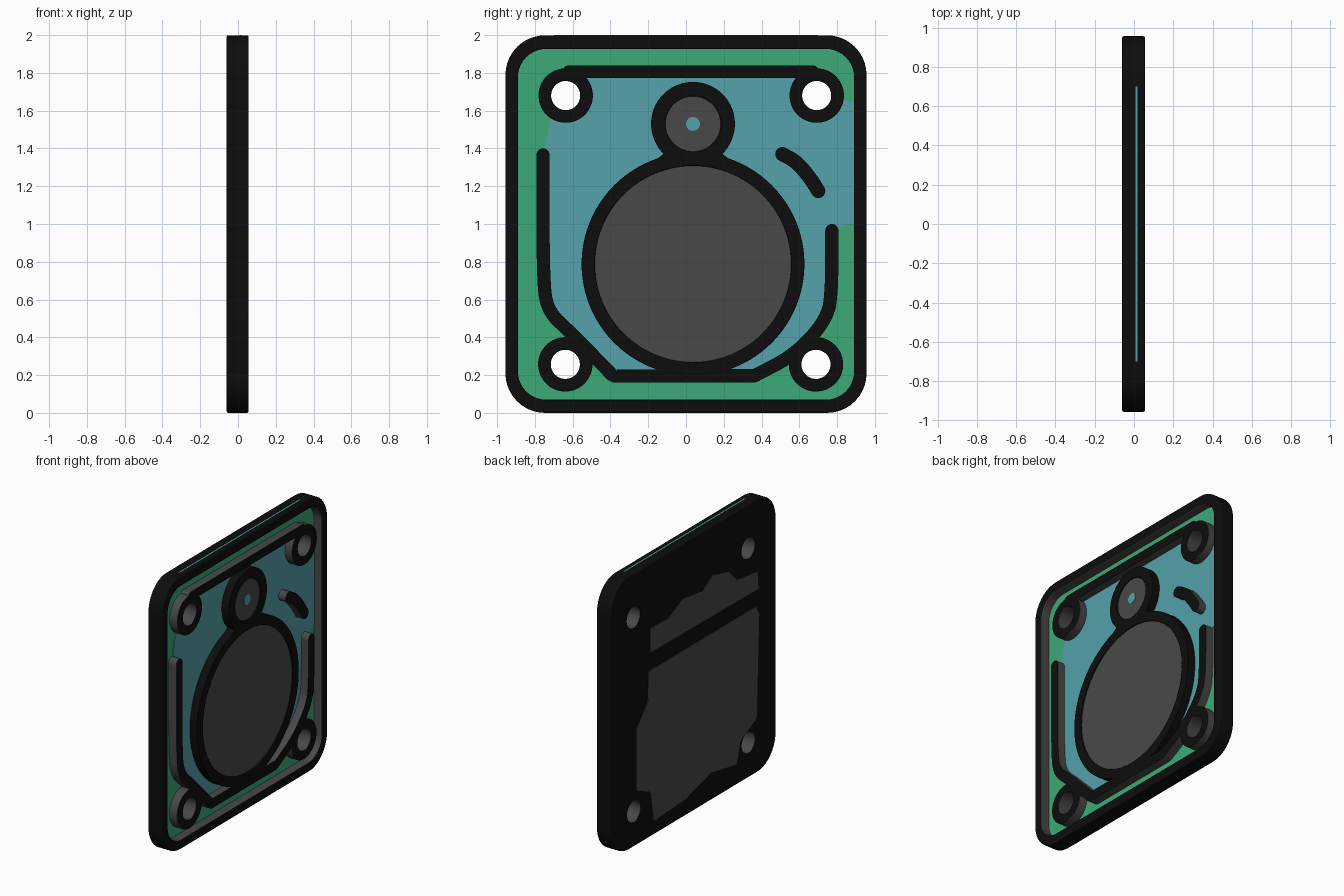
import bpy, bmesh, math
from mathutils import Vector

if "Cube" in bpy.data.objects:
    bpy.data.objects.remove(bpy.data.objects["Cube"])


def material(name, rgb):
    m = bpy.data.materials.new(name)
    m.diffuse_color = (*rgb, 1)
    m.use_nodes = True
    m.node_tree.nodes["Principled BSDF"].inputs["Base Color"].default_value = m.diffuse_color
    return m


BLACK = material("black", (0.004, 0.004, 0.004))
GRAY = material("dark_gray", (0.066, 0.066, 0.066))
TEAL = material("teal", (0.09, 0.36, 0.405))
GREEN = material("green", (0.045, 0.40, 0.19))


def arc(y, z, r, a0, a1, n):
    return [(y + r * math.cos(math.radians(a0 + (a1 - a0) * i / n)),
             z + r * math.sin(math.radians(a0 + (a1 - a0) * i / n))) for i in range(n + 1)]


def circle(y, z, r, n=64):
    return arc(y, z, r, 0, 360, n)[:-1]


def rounded_rect(hw, z0, z1, r):
    pts = []
    for y, z, a in ((hw - r, z1 - r, 0), (-hw + r, z1 - r, 90),
                    (-hw + r, z0 + r, 180), (hw - r, z0 + r, 270)):
        pts += arc(y, z, r, a, a + 90, 10)
    return pts


def smooth_path(pts, rounds=3):
    for _ in range(rounds):
        out = [pts[0]]
        for a, b in zip(pts, pts[1:]):
            out += [(a[0] * .75 + b[0] * .25, a[1] * .75 + b[1] * .25),
                    (a[0] * .25 + b[0] * .75, a[1] * .25 + b[1] * .75)]
        pts = out + [pts[-1]]
    return pts


def stroke(path, w):
    """Outline of a thick line with round ends."""
    p = [Vector(q) for q in path]
    left, right = [], []
    for i, q in enumerate(p):
        t = (p[min(i + 1, len(p) - 1)] - p[max(i - 1, 0)]).normalized()
        n = Vector((-t.y, t.x)) * w / 2
        left.append(tuple(q + n))
        right.append(tuple(q - n))

    def cap(q, t):
        a = math.degrees(math.atan2(t.y, t.x))
        return arc(q.x, q.y, w / 2, a + 90, a - 90, 12)[1:-1]
    return left + cap(p[-1], p[-1] - p[-2]) + right[::-1] + cap(p[0], p[0] - p[1])


def plate(name, loops, x0, x1, mat, side_mat=None, side_rule=None, bevel=0):
    """Extrude a y-z outline (first loop) with holes (other loops) from x0 to x1."""
    bm = bmesh.new()
    edges = []
    for loop in loops:
        vs = [bm.verts.new((x0, y, z)) for y, z in loop]
        edges += [bm.edges.new((vs[i - 1], vs[i])) for i in range(len(vs))]
    bmesh.ops.triangle_fill(bm, use_beauty=True, use_dissolve=False, edges=edges, normal=(1, 0, 0))
    res = bmesh.ops.extrude_face_region(bm, geom=bm.faces[:], use_keep_orig=True)
    top = [v for v in res["geom"] if isinstance(v, bmesh.types.BMVert)]
    bmesh.ops.translate(bm, verts=top, vec=(x1 - x0, 0, 0))
    bmesh.ops.recalc_face_normals(bm, faces=bm.faces[:])
    bm.normal_update()
    if side_mat:
        for f in bm.faces:
            if abs(f.normal.x) < .5 and (side_rule is None or side_rule(f.calc_center_median())):
                f.material_index = 1
    me = bpy.data.meshes.new(name)
    bm.to_mesh(me)
    bm.free()
    me.materials.append(mat)
    if side_mat:
        me.materials.append(side_mat)
    ob = bpy.data.objects.new(name, me)
    bpy.context.collection.objects.link(ob)
    bpy.ops.object.select_all(action='DESELECT')
    ob.select_set(True)
    bpy.context.view_layer.objects.active = ob
    bpy.ops.object.shade_smooth_by_angle(angle=math.radians(35))
    if bevel:
        b = ob.modifiers.new("soft_edges", 'BEVEL')
        b.width, b.segments, b.limit_method = bevel, 2, 'ANGLE'
        b.angle_limit = math.radians(50)
        b.harden_normals = True
    return ob


BACK, FLOOR, TOP = -0.06, -0.008, 0.056
BOSSES = [(-.637, 1.68), (.692, 1.68), (-.639, .257), (.688, .257)]
holes = [circle(y, z, .1, 48) for y, z in BOSSES]

# outer frame, back plate and green floor
plate("outer_frame", [rounded_rect(.956, 0, 1.999, .21), rounded_rect(.89, .07, 1.927, .15)],
      BACK, TOP, BLACK, GRAY, lambda c: abs(c.y) < .9 and .06 < c.z < 1.937, .008)
plate("back_plate", [rounded_rect(.91, .05, 1.947, .17)] + holes, BACK, FLOOR - .002, BLACK)
plate("green_floor", [rounded_rect(.90, .06, 1.937, .16)] + holes, FLOOR - .002, FLOOR, GREEN)

# inner wall path: left side, lower bend, bottom, right side
left = smooth_path([(-.757, 1.365), (-.757, .72), (-.735, .54), (-.61, .425), (-.385, .195)])
right = smooth_path([(.36, .195), (.58, .31), (.75, .50), (.772, .66), (.772, .965)])
wall = left + right

# teal floor follows the wall, opens to the frame on the right, skirts the upper bosses
ul, ur = BOSSES[0], BOSSES[1]
teal = wall + [(.80, .98), (.905, 1.01), (.905, 1.65)] \
    + arc(*ur, .11, -10, -260, 24) + arc(*ul, .11, 80, -125, 24) + [(-.72, 1.55)]
plate("teal_floor", [teal], FLOOR, FLOOR + .005, TEAL)

# raised walls
plate("inner_wall", [stroke(wall, .07)], FLOOR, TOP - .001, BLACK, GRAY, bevel=.005)
plate("top_wall", [stroke([(-.62, 1.807), (.67, 1.807)], .066)], FLOOR, TOP - .001, BLACK, GRAY, bevel=.005)
plate("short_rib", [stroke(smooth_path([(.51, 1.37), (.585, 1.33), (.66, 1.24), (.70, 1.175)]), .075)],
      FLOOR, TOP, BLACK, GRAY, bevel=.005)

# screw bosses with through holes
for i, (y, z) in enumerate(BOSSES):
    plate(f"screw_boss_{i + 1}", [circle(y, z, .144), circle(y, z, .077)],
          BACK, TOP, BLACK, GRAY, bevel=.005)

# large and small round housings joined by a neck
CY = .037
for name, z, ro, ri in (("large", .788, .59, .52), ("small", 1.53, .222, .146)):
    plate(name + "_ring", [circle(CY, z, ro, 96), circle(CY, z, ri, 96)], FLOOR, TOP, BLACK, bevel=.005)
    plate(name + "_disc", [circle(CY, z, ri + .002, 96)], FLOOR, TOP - .008, GRAY, bevel=.014)
half = [(.27, 1.29), (.19, 1.345), (.15, 1.375), (.15, 1.42), (.10, 1.40)]
neck = [(CY + y, z) for y, z in half] + [(CY, 1.365)] + [(CY - y, z) for y, z in half[::-1]] \
    + [(CY - .15, 1.315), (CY, 1.33), (CY + .15, 1.315)]
plate("ring_neck", [neck], FLOOR, TOP - .001, BLACK)
plate("small_disc_dot", [circle(CY, 1.53, .037, 24)], TOP - .009, TOP - .005, TEAL)

# worn gray panels on the back
plate("upper_back_panel", [[(.5, 1.35), (.5, 1.53), (.3, 1.52), (.12, 1.6), (-.1, 1.57), (-.22, 1.64),
                            (-.4, 1.6), (-.5, 1.5), (-.74, 1.47), (-.75, 1.34)]], BACK - .002, BACK + .002, GRAY)
plate("lower_back_panel", [[(.52, 1.22), (.53, 1.0), (.66, .85), (.66, .4), (.5, .33), (.46, .1), (.1, .12),
                            (-.2, .2), (-.5, .15), (-.54, .3), (-.73, .4), (-.76, 1.15), (-.72, 1.22)]],
      BACK - .002, BACK + .002, GRAY)

# thin teal seam on the top edge
seam = plate("top_edge_seam", [[(-.7, 1.996), (.7, 1.996), (.7, 2), (-.7, 2)]], .008, .018, TEAL)
